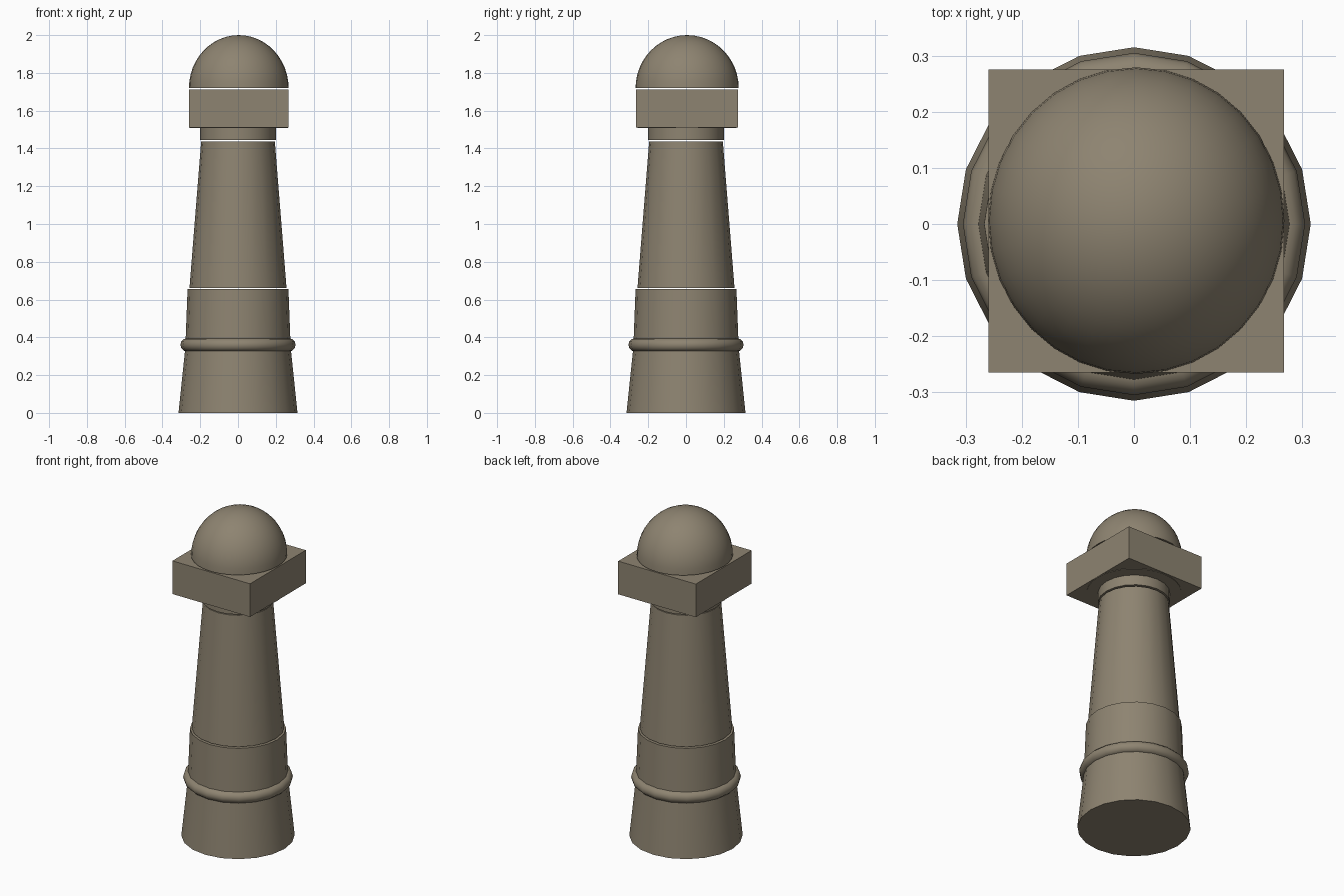
import bpy, bmesh, math

if "Cube" in bpy.data.objects:
    bpy.data.objects.remove(bpy.data.objects["Cube"])

stone = bpy.data.materials.new("weathered stone")
stone.diffuse_color = (0.27, 0.23, 0.165, 1)
stone.use_nodes = True
stone.node_tree.nodes["Principled BSDF"].inputs["Base Color"].default_value = stone.diffuse_color


def finish(name, bm, angle=35):
    bmesh.ops.recalc_face_normals(bm, faces=bm.faces)
    me = bpy.data.meshes.new(name)
    bm.to_mesh(me)
    bm.free()
    me.materials.append(stone)
    ob = bpy.data.objects.new(name, me)
    bpy.context.collection.objects.link(ob)
    bpy.ops.object.select_all(action='DESELECT')
    ob.select_set(True)
    bpy.context.view_layer.objects.active = ob
    bpy.ops.object.shade_smooth_by_angle(angle=math.radians(angle))
    return ob


def lathe(name, profile, sides=20, cx=0.0, cy=0.0, sy=1.0, closed=False):
    """Revolve (radius, z) points; flat ends are capped unless closed is set."""
    bm = bmesh.new()
    rings = []
    for r, z in profile:
        if r < 1e-6:
            rings.append([bm.verts.new((cx, cy, z))] * sides)
            continue
        rings.append([bm.verts.new((cx + r * math.cos(a), cy + sy * r * math.sin(a), z))
                      for a in (2 * math.pi * i / sides for i in range(sides))])
    pairs = list(zip(rings, rings[1:]))
    if closed:
        pairs.append((rings[-1], rings[0]))
    for lo, hi in pairs:
        for i in range(sides):
            j = (i + 1) % sides
            bm.faces.new(list(dict.fromkeys((lo[i], lo[j], hi[j], hi[i]))))
    if not closed:
        for ring in (rings[0], rings[-1]):
            if ring[0] is not ring[1]:
                bm.faces.new(ring)
    return finish(name, bm)


# tapered column, from the ground up
lathe("base", [(0.315, 0), (0.279, 0.345)])
lathe("lower_drum", [(0.279, 0.345), (0.267, 0.656)])
lathe("shaft", [(0.257, 0.661), (0.195, 1.438)])
lathe("neck", [(0.2, 1.445), (0.2, 1.512)])

# rounded moulding around the base
lathe("ring_moulding",
      [(0.27 + 0.035 * math.cos(t), 0.36 + 0.035 * math.sin(t))
       for t in (2 * math.pi * i / 12 for i in range(12))], closed=True)

# square cap block, very slightly off centre
bm = bmesh.new()
bmesh.ops.create_cube(bm, size=1)
for v in bm.verts:
    v.co = (v.co.x * 0.526 + 0.004, v.co.y * 0.54 + 0.005, v.co.z * 0.203 + 1.6115)
finish("cap_block", bm)

# thin disc under the cap block
lathe("under_disc", [(0.262, 1.507), (0.262, 1.515)], 32, 0.004, 0.005)

# dome on top
dome = [(0.264 * math.cos(t), 1.719 + 0.281 * math.sin(t))
        for t in (math.pi / 2 * i / 12 for i in range(12))] + [(0, 2.0)]
lathe("dome", dome, 32, 0.004, 0.006, 1.035)
